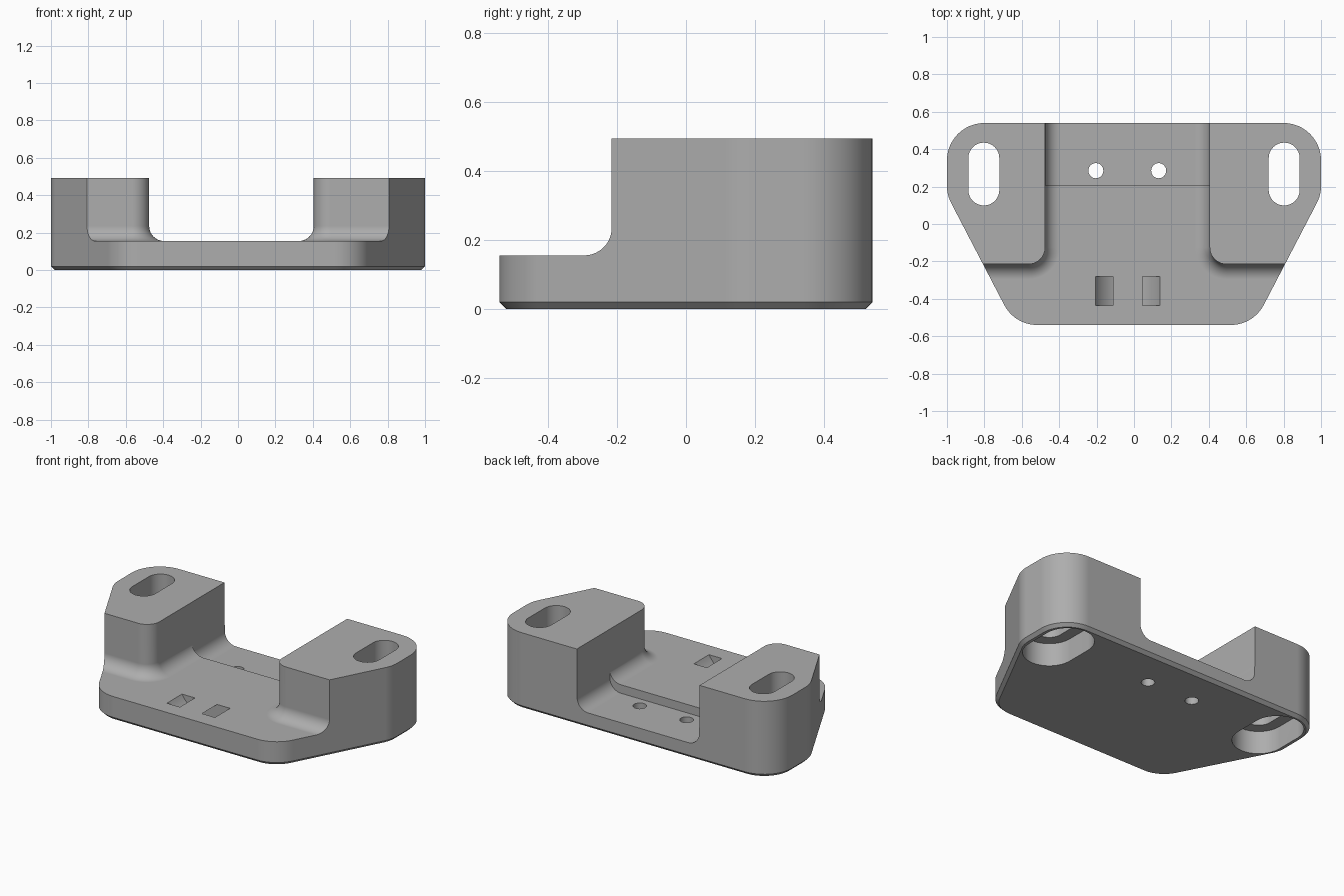
import bpy, bmesh, math
from mathutils import Vector, Matrix

if "Cube" in bpy.data.objects:
    bpy.data.objects.remove(bpy.data.objects["Cube"], do_unlink=True)

grey = bpy.data.materials.new("plain_grey")
grey.use_nodes = True
grey.diffuse_color = (0.42, 0.42, 0.42, 1)
grey.node_tree.nodes["Principled BSDF"].inputs["Base Color"].default_value = (0.42, 0.42, 0.42, 1)


def rounded(corners, radii, inset=0, steps=12):
    """Counter-clockwise polygon, inset, with each corner rounded."""
    pts = [Vector(c) for c in corners]
    out = []
    for i, p in enumerate(pts):
        d1 = (p - pts[i - 1]).normalized()
        d2 = (pts[(i + 1) % len(pts)] - p).normalized()
        n1, n2 = Vector((-d1.y, d1.x)), Vector((-d2.y, d2.x))
        p = p + (n1 + n2) * inset / (1 + n1.dot(n2))
        if not radii[i]:
            out.append(p)
            continue
        turn = math.atan2(d1.x * d2.y - d1.y * d2.x, d1.dot(d2))
        r = radii[i] - math.copysign(inset, turn)
        start = p - d1 * r * math.tan(abs(turn) / 2)
        centre = p + (d2 - d1).normalized() * r / math.cos(turn / 2)
        for k in range(steps + 1):
            out.append(centre + Matrix.Rotation(turn * k / steps, 2) @ (start - centre))
    return out


def loft(name, rings):
    """Solid through a stack of matching rings."""
    bm = bmesh.new()
    loops = [[bm.verts.new(p) for p in ring] for ring in rings]
    bm.faces.new(loops[0])
    bm.faces.new(loops[-1])
    for a, b in zip(loops, loops[1:]):
        for i in range(len(a)):
            bm.faces.new((a[i - 1], a[i], b[i], b[i - 1]))
    bmesh.ops.recalc_face_normals(bm, faces=bm.faces)
    mesh = bpy.data.meshes.new(name)
    bm.to_mesh(mesh)
    bm.free()
    mesh.materials.append(grey)
    obj = bpy.data.objects.new(name, mesh)
    bpy.context.collection.objects.link(obj)
    return obj


def upright(name, plan, z0, z1):
    return loft(name, [[(p.x, p.y, z) for p in plan] for z in (z0, z1)])


def along_y(name, profile, y0, y1):
    return loft(name, [[(p.x, y, p.y) for p in profile] for y in (y0, y1)])


def stadium(x, y, half_length, radius):
    pts = []
    for k in range(34):
        a = math.pi * (k % 17) / 16 + (math.pi if k > 16 else 0)
        cy = y + (half_length if k < 17 else -half_length)
        pts.append(Vector((x + radius * math.cos(a), cy + radius * math.sin(a))))
    return pts


# Body: tapered rounded outline with a chamfered underside
outline = [(-0.638, -0.54), (0.638, -0.54), (1, 0.155), (1, 0.54), (-1, 0.54), (-1, 0.155)]
body = loft("mount_body", [
    [(p.x, p.y, z) for p in rounded(outline, [0.2] * 6, inset)]
    for inset, z in ((0.02, 0), (0, 0.02), (0, 0.493))])
cutters = []

# Front deck and channel between the two blocks, with a filleted floor
LEFT, RIGHT, FRONT, DECK, FILLET = -0.475, 0.405, -0.215, 0.155, 0.08
plan = [(-2, -2), (2, -2), (2, FRONT), (RIGHT, FRONT), (RIGHT, 2),
        (LEFT, 2), (LEFT, FRONT), (-2, FRONT)]
rings = []
for k in range(11):
    a = math.pi / 2 * k / 10
    z = DECK + FILLET * (1 - math.cos(a))
    ring = rounded(plan, [0, 0, 0, 0.09, 0, 0, 0.09, 0], FILLET * (1 - math.sin(a)))
    rings.append([(p.x, p.y, z) for p in ring])
rings.append([(x, y, 1) for x, y, z in rings[-1]])
cutters.append(loft("deck_cutter", rings))

# Lower floor at the rear of the channel
lo, hi = LEFT + 0.002, RIGHT - 0.002
recess = rounded([(lo, 0.1), (hi, 0.1), (hi, 1), (lo, 1)], [FILLET, FILLET, 0, 0])
cutters.append(along_y("recess_cutter", recess, 0.205, 2))

# Mounting slots, wider from below
for x in (-0.803, 0.803):
    cutters.append(upright("slot_cutter", stadium(x, 0.267, 0.085, 0.083), -1, 1))
    cutters.append(upright("counterbore_cutter", stadium(x, 0.267, 0.085, 0.157), -1, 0.15))

# Small screw holes
for x in (-0.204, 0.132):
    cutters.append(upright("hole_cutter", stadium(x, 0.285, 0.0005, 0.04), -1, 1))

# Curved tie passage under the front deck
cx, cz = -0.033, 0.25
angles = [math.pi * (1 + k / 32) for k in range(33)]
passage = [Vector((cx + r * math.cos(a), cz + r * math.sin(a)))
           for r, arc in ((0.197, angles), (0.124, angles[::-1])) for a in arc]
cutters.append(along_y("tie_passage_cutter", passage, -0.435, -0.28))

# Apply the cuts
bpy.context.view_layer.objects.active = body
body.select_set(True)
for c in cutters:
    c.hide_render = True
    mod = body.modifiers.new("cut", "BOOLEAN")
    mod.operation, mod.solver, mod.object = "DIFFERENCE", "EXACT", c
    bpy.ops.object.modifier_apply(modifier=mod.name)
for c in cutters:
    bpy.data.objects.remove(c, do_unlink=True)

# Smooth the rounded faces and keep edges crisp
bpy.ops.object.select_all(action="DESELECT")
body.select_set(True)
bpy.ops.object.shade_smooth_by_angle(angle=math.radians(30))
weighted = body.modifiers.new("weighted_normals", "WEIGHTED_NORMAL")
weighted.keep_sharp = True
